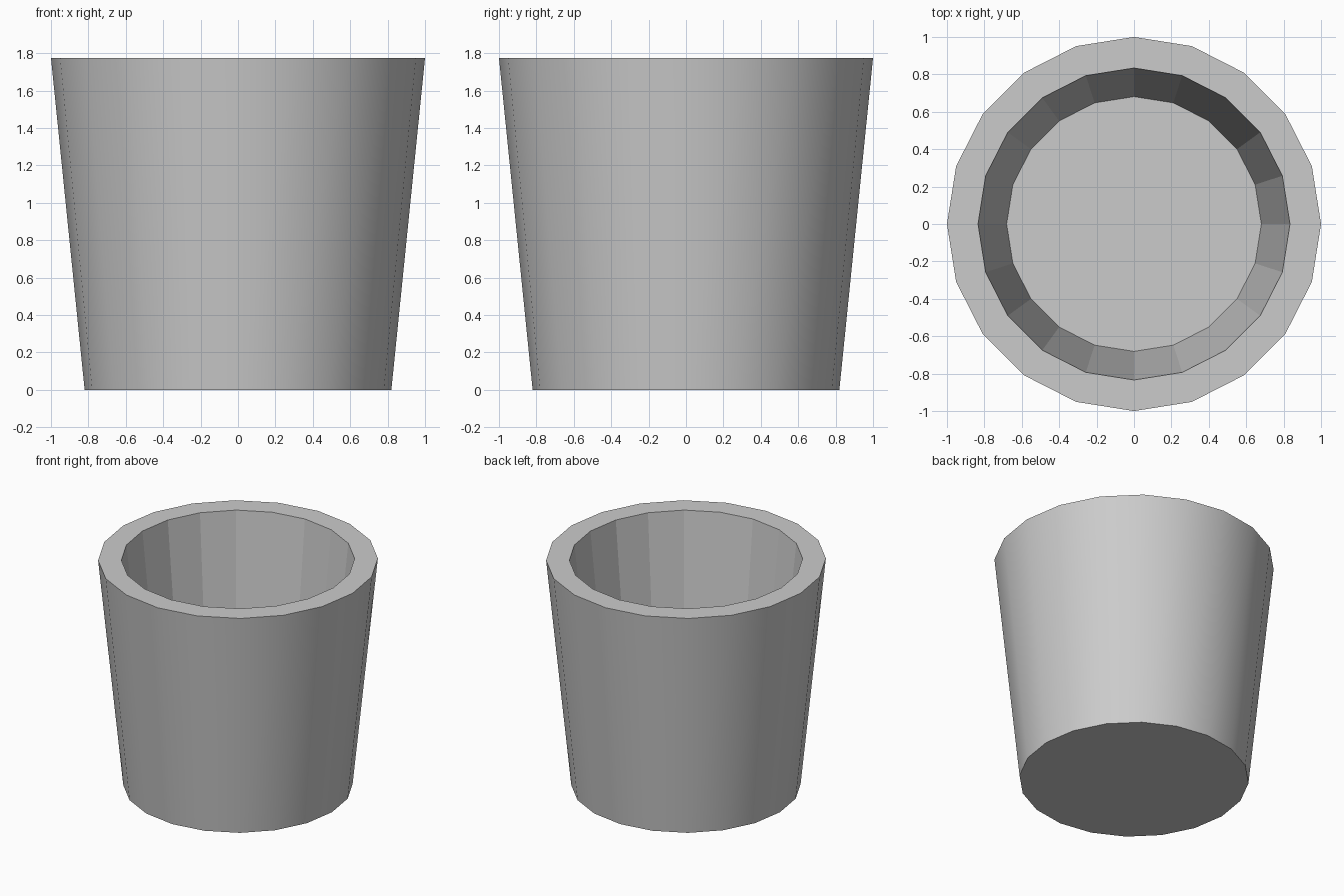
import bpy, bmesh
from math import cos, sin, tau

if "Cube" in bpy.data.objects:
    bpy.data.objects.remove(bpy.data.objects["Cube"])

SIDES = 20
# (radius, z) rings: outer base, outer rim, inner rim, inner floor
PROFILE = [(0.82, 0.0), (1.0, 1.775), (0.834, 1.775), (0.681, 0.28)]

bm = bmesh.new()
rings = [[bm.verts.new((r * cos(tau * i / SIDES), r * sin(tau * i / SIDES), z))
          for i in range(SIDES)] for r, z in PROFILE]

# Walls and rim; only the outer wall is smooth
for n, (low, high) in enumerate(zip(rings, rings[1:])):
    for i in range(SIDES):
        j = (i + 1) % SIDES
        face = bm.faces.new((low[i], low[j], high[j], high[i]))
        face.smooth = n == 0

# Underside and inner floor
bm.faces.new(rings[0][::-1])
bm.faces.new(rings[-1])

# Keep the base and rim edges crisp
for edge in bm.edges:
    if not all(f.smooth for f in edge.link_faces):
        edge.smooth = False

mesh = bpy.data.meshes.new("tapered_cup")
bm.to_mesh(mesh)
bm.free()
cup = bpy.data.objects.new("tapered_cup", mesh)
bpy.context.collection.objects.link(cup)
